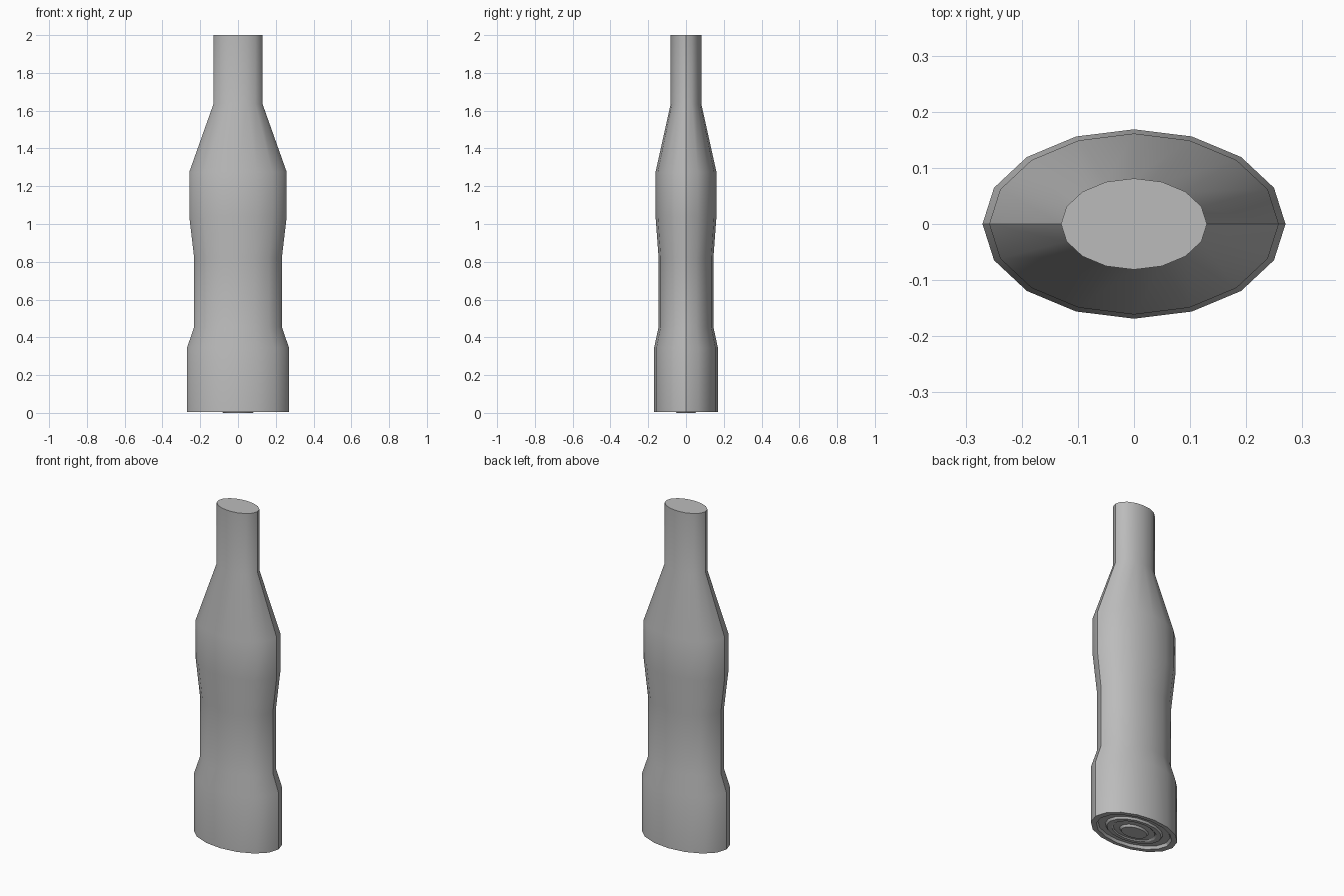
import bpy, bmesh
from math import cos, sin, pi, radians

if "Cube" in bpy.data.objects:
    bpy.data.objects.remove(bpy.data.objects["Cube"])

SIDES = 16
DEPTH = 0.625  # oval section: depth as a share of width

grey = bpy.data.materials.new("grey")
grey.use_nodes = True
color = (0.5, 0.5, 0.5, 1)
grey.diffuse_color = color
grey.node_tree.nodes["Principled BSDF"].inputs["Base Color"].default_value = color


def lathe(name, profile):
    """Oval rings through (half width, height) points, capped at both ends."""
    bm = bmesh.new()
    rings = [[bm.verts.new((r * cos(2 * pi * i / SIDES),
                            r * DEPTH * sin(2 * pi * i / SIDES), z))
              for i in range(SIDES)] for r, z in profile]
    for low, high in zip(rings, rings[1:]):
        for i in range(SIDES):
            j = (i + 1) % SIDES
            bm.faces.new((low[i], low[j], high[j], high[i]))
    bm.faces.new(rings[0][::-1])
    bm.faces.new(rings[-1])
    bmesh.ops.recalc_face_normals(bm, faces=bm.faces)
    mesh = bpy.data.meshes.new(name)
    bm.to_mesh(mesh)
    bm.free()
    mesh.materials.append(grey)
    obj = bpy.data.objects.new(name, mesh)
    bpy.context.collection.objects.link(obj)
    bpy.ops.object.select_all(action="DESELECT")
    obj.select_set(True)
    bpy.context.view_layer.objects.active = obj
    bpy.ops.object.shade_smooth_by_angle(angle=radians(30))
    return obj


# Recessed underside with a raised ring and centre button
base = [(0.08, 0.0), (0.09, 0.012), (0.13, 0.014), (0.14, 0.008),
        (0.17, 0.008), (0.18, 0.02), (0.225, 0.02), (0.235, 0.004)]
# Foot, waist, belly, shoulder and neck
side = [(0.27, 0.004), (0.27, 0.345), (0.232, 0.455), (0.232, 0.82),
        (0.258, 1.04), (0.258, 1.275), (0.13, 1.635), (0.13, 2.0)]
lathe("bottle", base + side)
